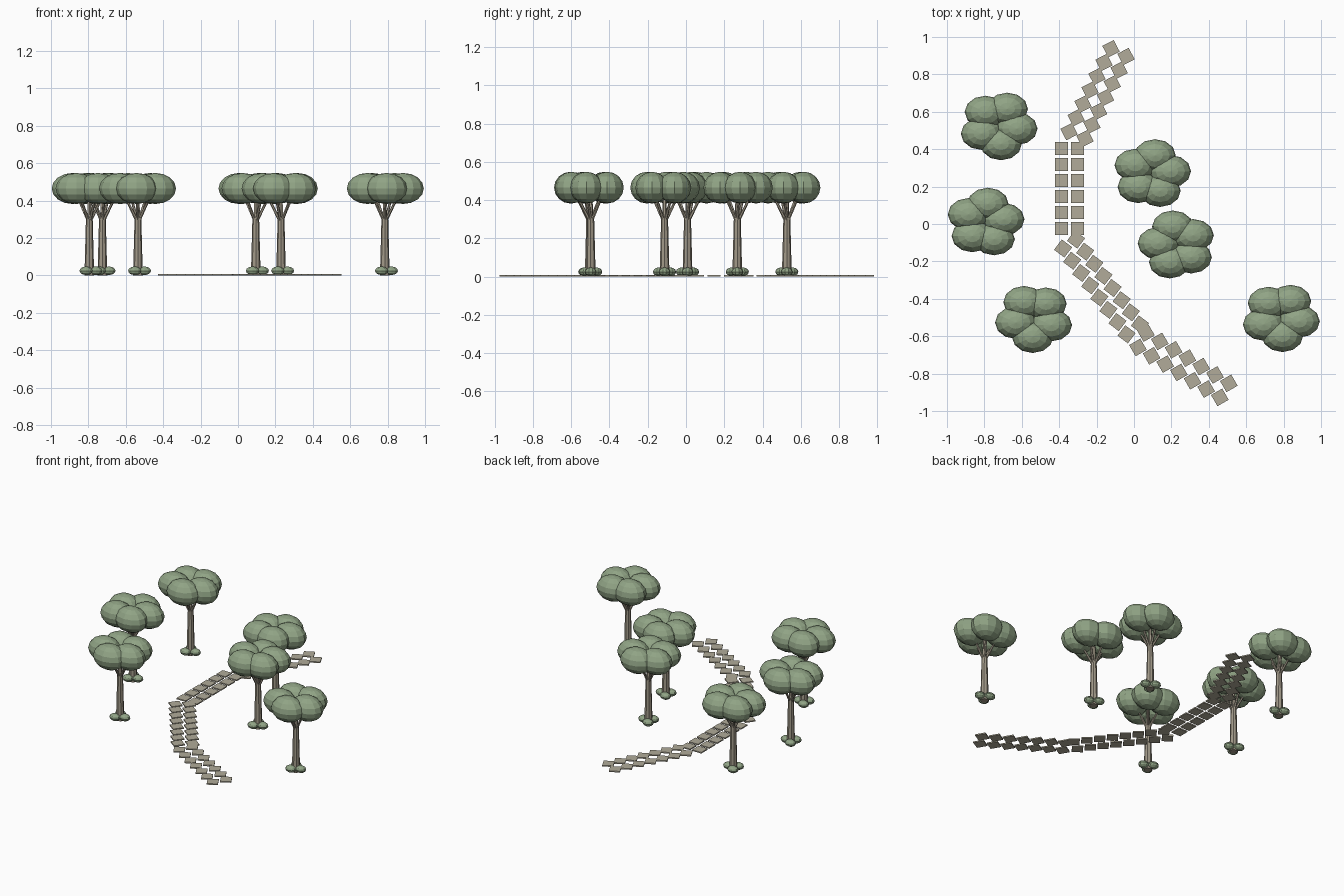
import bpy, bmesh, math
from mathutils import Matrix, Vector

if "Cube" in bpy.data.objects:
    bpy.data.objects.remove(bpy.data.objects["Cube"])


def material(name, rgb):
    m = bpy.data.materials.new(name)
    m.diffuse_color = (*rgb, 1)
    m.use_nodes = True
    m.node_tree.nodes["Principled BSDF"].inputs["Base Color"].default_value = m.diffuse_color
    return m


GREEN = material("leaf green", (0.28, 0.37, 0.235))
BARK = material("bark", (0.36, 0.32, 0.25))
STONE = material("path stone", (0.44, 0.41, 0.32))


def finish(bm, name, mat):
    mesh = bpy.data.meshes.new(name)
    bm.to_mesh(mesh)
    bm.free()
    mesh.materials.append(mat)
    ob = bpy.data.objects.new(name, mesh)
    bpy.context.collection.objects.link(ob)
    return ob


def blob(bm, center, radii, seg, rings):
    mat = Matrix.Translation(center) @ Matrix.Diagonal((*radii, 1))
    bmesh.ops.create_uvsphere(bm, u_segments=seg, v_segments=rings, radius=1, matrix=mat)


def limb(bm, a, b, r1, r2, seg):
    a, b = Vector(a), Vector(b)
    rot = (b - a).to_track_quat('Z', 'Y').to_matrix().to_4x4()
    bmesh.ops.create_cone(bm, cap_ends=True, segments=seg, radius1=r1, radius2=r2,
                          depth=(b - a).length, matrix=Matrix.Translation((a + b) / 2) @ rot)


def ring(x, y, z, r, n, phase):
    for k in range(n):
        t = math.radians(phase) + k * math.tau / n
        yield (x + r * math.cos(t), y + r * math.sin(t), z)


# Trees: x, y, direction of the first canopy lobe
trees = [(-0.725, 0.527, -10), (-0.795, 0.008, 10), (-0.535, -0.503, -22),
         (0.095, 0.268, 8), (0.23, -0.112, 31), (0.785, -0.498, -13)]
for i, (x, y, phase) in enumerate(trees, 1):
    # five overlapping leaf lobes
    bm = bmesh.new()
    for c in ring(x, y, 0.465, 0.1, 5, phase):
        blob(bm, c, (0.111, 0.087, 0.083), 12, 8)
    finish(bm, f"tree_canopy_{i}", GREEN)

    # tapered trunk with branches up to each lobe
    bm = bmesh.new()
    limb(bm, (x, y, 0), (x, y, 0.31), 0.026, 0.018, 8)
    limb(bm, (x, y, 0.31), (x, y, 0.43), 0.013, 0.009, 6)
    for c in ring(x, y, 0.42, 0.07, 5, phase):
        limb(bm, (x, y, 0.28), c, 0.009, 0.006, 6)
    finish(bm, f"tree_trunk_{i}", BARK)

    # three low shrubs around the foot
    bm = bmesh.new()
    for c in ring(x, y, 0.025, 0.035, 3, 0):
        blob(bm, c, (0.037, 0.03, 0.023), 10, 6)
    finish(bm, f"foot_shrubs_{i}", GREEN)

# Path: two rows of square stones per stretch (start, end, count, stone turn)
rows = [((-0.347, 0.494), (-0.123, 0.937), 7, 27), ((-0.262, 0.457), (-0.043, 0.895), 7, 27),
        ((-0.387, 0.403), (-0.387, -0.025), 6, 0), ((-0.302, 0.403), (-0.302, -0.025), 6, 0),
        ((-0.379, -0.131), (-0.040, -0.590), 8, 53), ((-0.310, -0.083), (0.032, -0.537), 8, 53),
        ((0.021, -0.660), (0.459, -0.927), 7, 30), ((0.064, -0.583), (0.507, -0.852), 7, 30)]
for i, (a, b, n, turn) in enumerate(rows, 1):
    bm = bmesh.new()
    for k in range(n):
        p = Vector(a).lerp(Vector(b), k / (n - 1))
        bmesh.ops.create_cube(bm, size=1, matrix=Matrix.Translation((p.x, p.y, 0.004))
                              @ Matrix.Rotation(math.radians(turn), 4, 'Z')
                              @ Matrix.Diagonal((0.069, 0.069, 0.008, 1)))
    finish(bm, f"path_stones_{i}", STONE)
